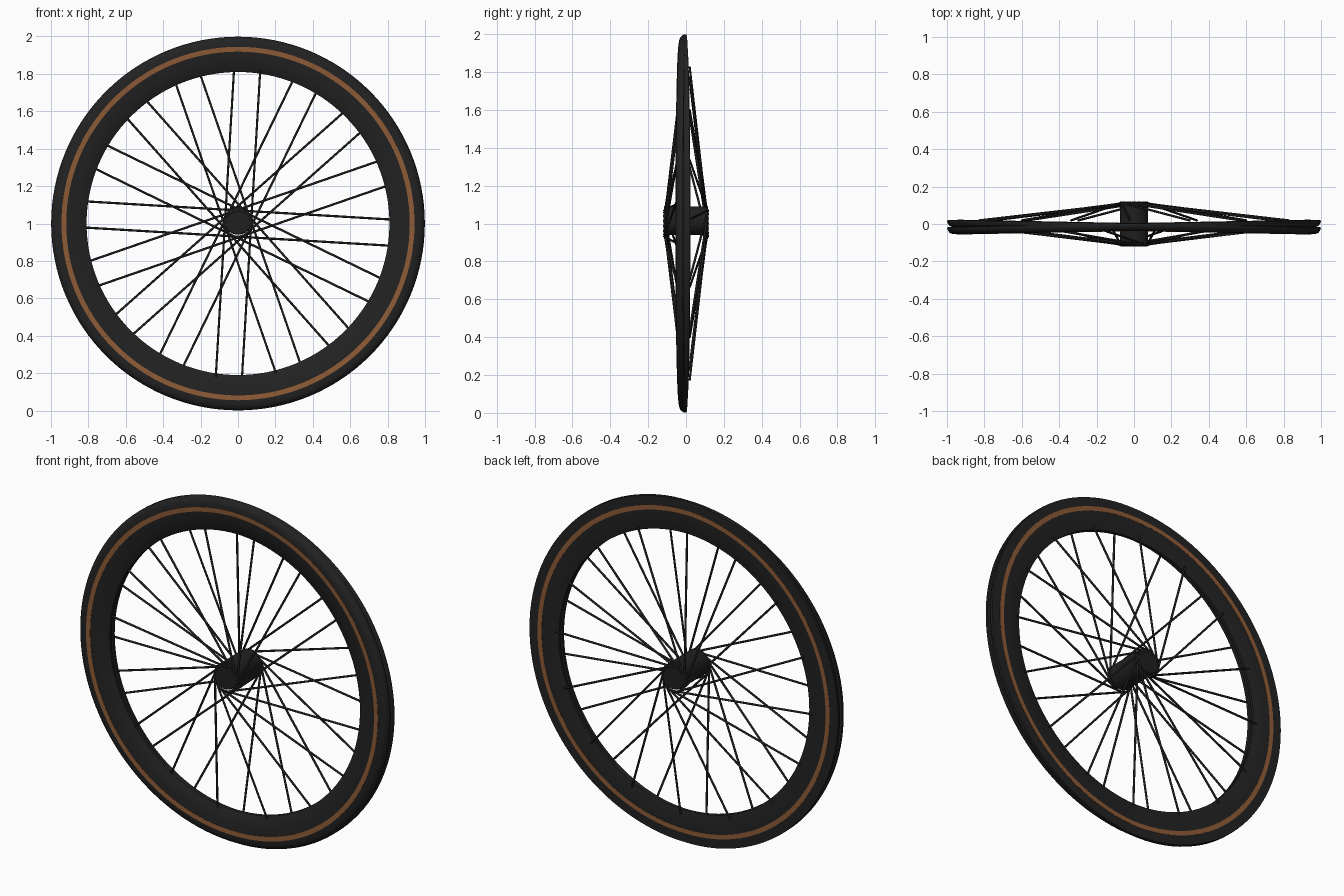
import bpy, bmesh
from math import sin, cos, pi, radians, sqrt
from mathutils import Vector

if "Cube" in bpy.data.objects:
    bpy.data.objects.remove(bpy.data.objects["Cube"])

CZ = 1.0  # axle height


def material(name, rgb):
    m = bpy.data.materials.new(name)
    m.diffuse_color = (*rgb, 1)
    m.use_nodes = True
    m.node_tree.nodes["Principled BSDF"].inputs["Base Color"].default_value = m.diffuse_color
    return m


black = material("black_rubber", (0.016, 0.016, 0.016))
dark = material("black_metal", (0.014, 0.014, 0.014))
tan = material("tan_stripe", (0.27, 0.105, 0.037))


def finish(name, bm, mat, angle=35):
    bmesh.ops.recalc_face_normals(bm, faces=bm.faces)
    me = bpy.data.meshes.new(name)
    bm.to_mesh(me)
    bm.free()
    ob = bpy.data.objects.new(name, me)
    bpy.context.collection.objects.link(ob)
    me.materials.append(mat)
    bpy.ops.object.select_all(action='DESELECT')
    ob.select_set(True)
    bpy.context.view_layer.objects.active = ob
    bpy.ops.object.shade_smooth_by_angle(angle=radians(angle))
    return ob


def lathe(name, profile, mat, segs=128, cz=CZ, closed=True):
    """Revolve (radius, y) points around the axle."""
    bm = bmesh.new()
    rings = [[bm.verts.new((r * cos(2 * pi * i / segs), y, cz + r * sin(2 * pi * i / segs)))
              for r, y in profile] for i in range(segs)]
    n = len(profile)
    for i in range(segs):
        a, b = rings[i], rings[(i + 1) % segs]
        for j in range(n if closed else n - 1):
            k = (j + 1) % n
            bm.faces.new((a[j], a[k], b[k], b[j]))
    if not closed:
        bm.faces.new([r[0] for r in rings])
        bm.faces.new([r[-1] for r in rings])
    return finish(name, bm, mat)


# two shallow tyre rings, turned slightly apart about the vertical axis
for label, turn in (("left", 1.1), ("right", -1.1)):
    parts = [
        lathe(label + "_tyre_ring", [
            (0.81, -0.014), (0.815, -0.018), (0.88, -0.030), (0.92, -0.036), (0.945, -0.037),
            (0.97, -0.035), (0.985, -0.029), (0.995, -0.018), (0.999, -0.006), (0.998, 0.002),
            (0.945, 0.004), (0.92, 0.004), (0.815, 0.004), (0.81, 0.002)], black),
        # sidewall stripes
        lathe(label + "_front_stripe", [(0.919, -0.037), (0.945, -0.0382),
                                        (0.945, -0.034), (0.919, -0.033)], tan),
        lathe(label + "_back_stripe", [(0.919, 0.0052), (0.945, 0.0052),
                                       (0.945, 0.002), (0.919, 0.002)], tan)]
    for ob in parts:
        ob.rotation_euler.z = radians(turn)

# hub barrel
lathe("hub", [(0.071, -0.117), (0.075, -0.114), (0.075, 0.114), (0.071, 0.117)],
      dark, 48, 1.015, closed=False)


# spokes: 16 per side, tangent to the hub, the two sides leaning opposite ways
def spokes(name, side):
    bm = bmesh.new()
    off, end = 0.07, 0.83
    reach = sqrt(end * end - off * off)
    for k in range(16):
        a = radians(-3.4 + 22.5 * k)
        d = Vector((cos(a), 0, sin(a)))
        nrm = Vector((-sin(a), 0, cos(a))) * side * off
        p = nrm + Vector((0, side * 0.115, CZ)) - d * 0.01
        q = nrm + Vector((0, side * 0.019, CZ)) + d * reach
        axis = q - p
        geo = bmesh.ops.create_cone(bm, cap_ends=True, segments=8, radius1=0.006,
                                    radius2=0.006, depth=axis.length)
        rot = axis.to_track_quat('Z', 'Y')
        for v in geo["verts"]:
            v.co = rot @ v.co + (p + q) / 2
    finish(name, bm, dark, 50)


spokes("front_spokes", -1)
spokes("back_spokes", 1)
